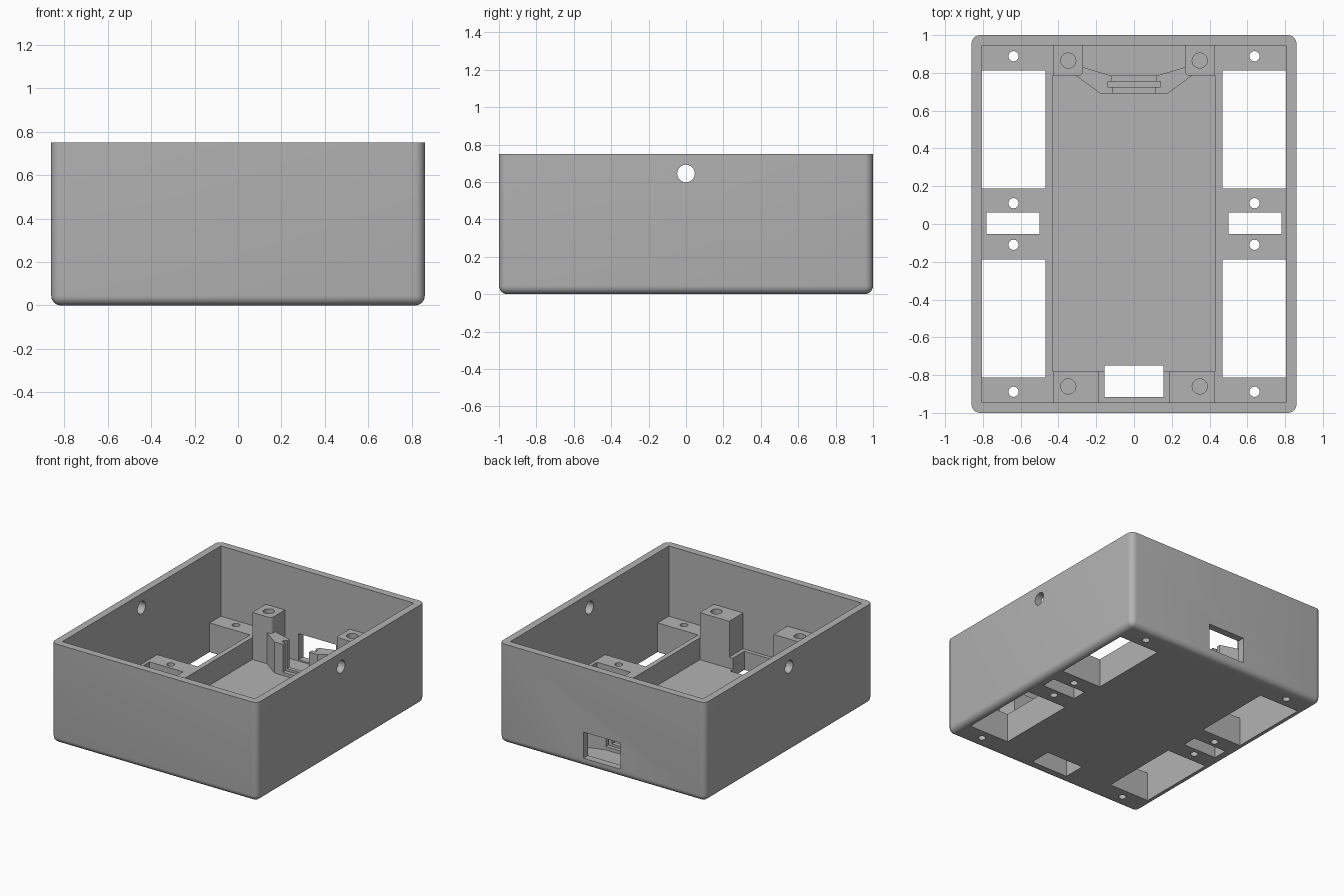
import bpy, bmesh
from mathutils import Matrix

cube = bpy.data.objects.get("Cube")
if cube:
    bpy.data.objects.remove(cube, do_unlink=True)

grey = bpy.data.materials.new("plain_grey")
grey.use_nodes = True
colour = (0.45, 0.45, 0.45, 1)
grey.diffuse_color = colour
grey.node_tree.nodes["Principled BSDF"].inputs["Base Color"].default_value = colour

TOP, FLOOR, DECK, POST = 0.75, 0.055, 0.22, 0.41
IN_X, IN_Y, BAY = 0.805, 0.945, 0.43


def finish(bm, name):
    bmesh.ops.recalc_face_normals(bm, faces=bm.faces)
    mesh = bpy.data.meshes.new(name)
    bm.to_mesh(mesh)
    bm.free()
    mesh.materials.append(grey)
    obj = bpy.data.objects.new(name, mesh)
    bpy.context.collection.objects.link(obj)
    return obj


def box(name, x0, x1, y0, y1, z0, z1, bevel=0, pick=None):
    bm = bmesh.new()
    bmesh.ops.create_cube(bm, size=1)
    for v in bm.verts:
        v.co = [a if c < 0 else b for c, a, b in
                zip(v.co, (x0, y0, z0), (x1, y1, z1))]
    if bevel:
        edges = [e for e in bm.edges if pick(e)]
        bmesh.ops.bevel(bm, geom=edges, offset=bevel, segments=6,
                        profile=0.5, affect='EDGES')
    return finish(bm, name)


def rod(x, y, z, radius, length, axis='Z'):
    bm = bmesh.new()
    turn = Matrix.Rotation(1.5707963, 4, 'Y') if axis == 'X' else Matrix()
    bmesh.ops.create_cone(bm, cap_ends=True, segments=32, radius1=radius,
                          radius2=radius, depth=length,
                          matrix=Matrix.Translation((x, y, z)) @ turn)
    return finish(bm, "cutter")


def prism(name, points, z0, z1):
    bm = bmesh.new()
    face = bm.faces.new([bm.verts.new((x, y, z0)) for x, y in points])
    made = bmesh.ops.extrude_face_region(bm, geom=[face])["geom"]
    for v in made:
        if isinstance(v, bmesh.types.BMVert):
            v.co.z = z1
    return finish(bm, name)


def cut(obj, cutter):
    mod = obj.modifiers.new("cut", 'BOOLEAN')
    mod.operation, mod.solver, mod.object = 'DIFFERENCE', 'EXACT', cutter
    bpy.ops.object.select_all(action='DESELECT')
    bpy.context.view_layer.objects.active = obj
    obj.select_set(True)
    bpy.ops.object.modifier_apply(modifier=mod.name)
    bpy.data.objects.remove(cutter, do_unlink=True)


def smooth(obj):
    bpy.ops.object.select_all(action='DESELECT')
    bpy.context.view_layer.objects.active = obj
    obj.select_set(True)
    bpy.ops.object.shade_smooth_by_angle(angle=0.5)


# Outer tray with rounded corners and underside, open at the top
tray = box("tray", -0.86, 0.86, -1, 1, 0, TOP, 0.045,
           lambda e: min(v.co.z for v in e.verts) < 0.01)
cut(tray, box("cutter", -IN_X, IN_X, -IN_Y, IN_Y, DECK, 1))
cut(tray, box("cutter", -BAY, BAY, -IN_Y, IN_Y, FLOOR, 0.5))

# Openings through the side decks, and the round side wall holes
for s in (-1, 1):
    for t in (-1, 1):
        cut(tray, box("cutter", *sorted((s * 0.468, s * IN_X)),
                      *sorted((t * 0.187, t * 0.812)), -0.1, 0.4))
        for y in (0.11, 0.888):
            cut(tray, rod(s * 0.638, t * y, 0.1, 0.027, 0.6))
    cut(tray, box("cutter", *sorted((s * 0.5, s * 0.78)), -0.053, 0.06, -0.1, 0.4))
    cut(tray, rod(s * 0.83, 0, 0.645, 0.047, 0.3, 'X'))

# Back wall window and front floor slot
cut(tray, box("cutter", -0.155, 0.155, 0.9, 1.1, 0.065, 0.262))
cut(tray, box("cutter", -0.155, 0.155, -0.917, -0.748, -0.1, 0.3))
smooth(tray)

# Raised frame around the floor slot
frame = box("slot_frame", -0.185, 0.185, -IN_Y, -0.78, FLOOR, 0.14)
cut(frame, box("cutter", -0.155, 0.155, -0.917, -0.7, 0, 0.3))

# Screw posts
for side, s in (("right", -1), ("left", 1)):
    front = box("front_post_" + side, *sorted((s * 0.185, s * BAY)),
                -IN_Y, -0.78, FLOOR, POST)
    back = box("back_post_" + side, *sorted((s * 0.27, s * BAY)),
               0.785, IN_Y, FLOOR, POST, 0.025,
               lambda e: all(abs(v.co.x) < 0.3 and v.co.y < 0.8 for v in e.verts))
    for post, y in ((front, -0.86), (back, 0.865)):
        cut(post, rod(s * 0.348, y, POST, 0.04, 0.4))
        smooth(post)

    # Connector clamp cheek with a vertical groove
    outline = [(0.31, 0.787), (0.18, 0.692), (0.11, 0.692), (0.11, 0.725),
               (0.14, 0.725), (0.14, 0.755), (0.12, 0.755), (0.12, 0.785),
               (0.27, 0.83), (0.31, 0.83)]
    prism("clamp_cheek_" + side, [(s * x, y) for x, y in outline], FLOOR, 0.29)

# Low sill between the cheeks, split by the groove
box("clamp_sill_front", -0.11, 0.11, 0.692, 0.725, FLOOR, 0.08)
box("clamp_sill_back", -0.12, 0.12, 0.755, 0.785, FLOOR, 0.08)
